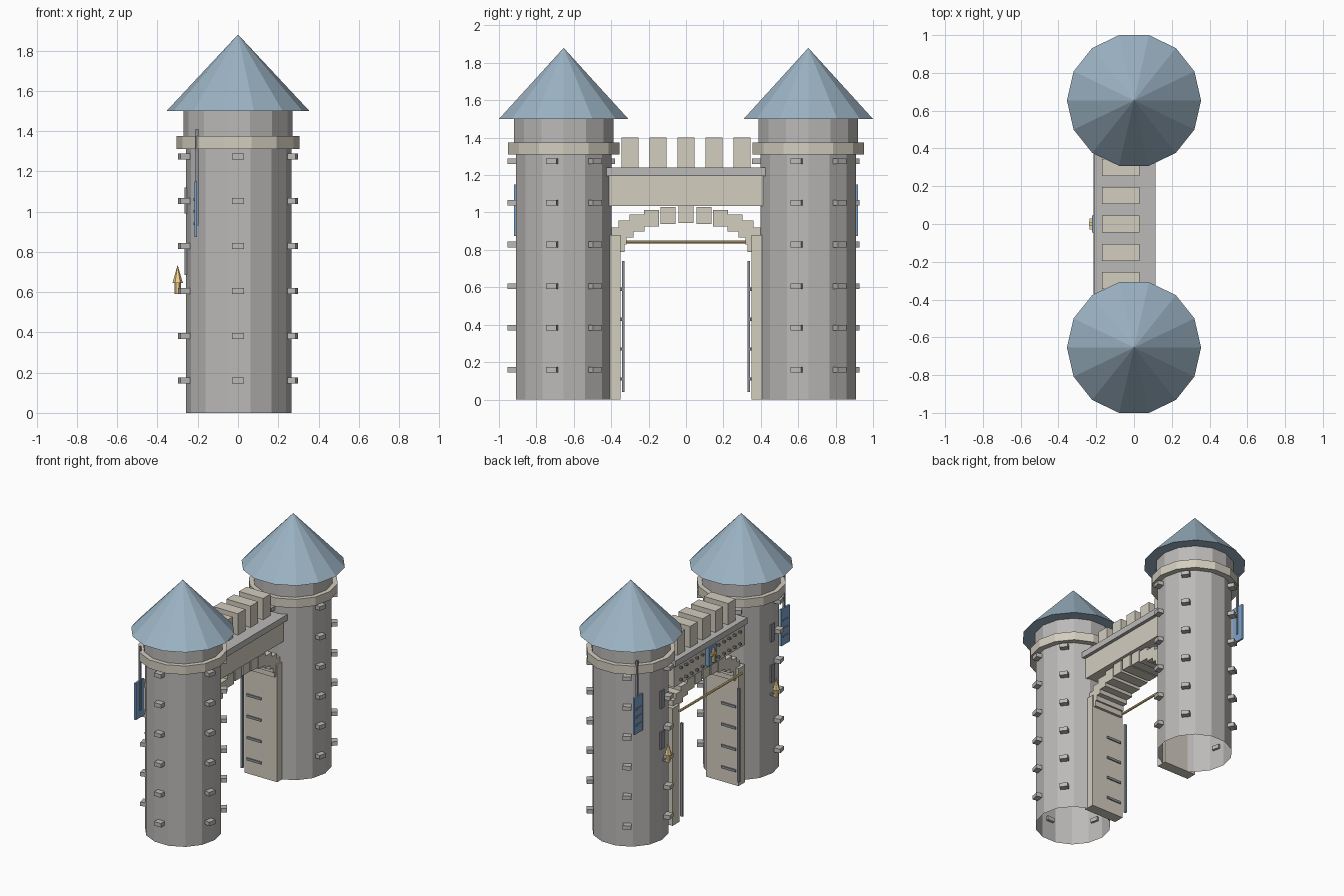
import bpy
from math import cos, sin, pi, radians

if "Cube" in bpy.data.objects:
    bpy.data.objects.remove(bpy.data.objects["Cube"])


def material(name, r, g, b):
    m = bpy.data.materials.new(name)
    m.diffuse_color = (r, g, b, 1)
    m.use_nodes = True
    m.node_tree.nodes["Principled BSDF"].inputs["Base Color"].default_value = m.diffuse_color
    return m


STONE = material("stone", 0.50, 0.49, 0.48)
PALE = material("pale_stone", 0.65, 0.61, 0.52)
ROOF = material("roof_blue", 0.33, 0.45, 0.55)
BLUE = material("cloth_blue", 0.20, 0.36, 0.60)
GOLD = material("gold", 0.88, 0.64, 0.28)
DARK = material("dark_iron", 0.26, 0.28, 0.31)


def finish(name, mat):
    ob = bpy.context.object
    ob.name = name
    ob.data.materials.append(mat)
    return ob


def box(name, mat, x, y, z, turn=0):
    """Box from (min, max) ranges, optionally turned about its own z axis."""
    r = (x, y, z)
    bpy.ops.mesh.primitive_cube_add(size=1, location=[(a + b) / 2 for a, b in r],
                                    rotation=(0, 0, turn))
    bpy.context.object.scale = [abs(b - a) for a, b in r]
    return finish(name, mat)


def cyl(name, mat, x, y, z0, z1, r0, r1=None, sides=14, fill='NGON'):
    """Upright prism, frustum or cone with a corner on the x axis."""
    bpy.ops.mesh.primitive_cone_add(vertices=sides, radius1=r0, radius2=r0 if r1 is None else r1,
                                    depth=z1 - z0, end_fill_type=fill,
                                    location=(x, y, (z0 + z1) / 2), rotation=(0, 0, pi / 2))
    return finish(name, mat)


def around(c, half):
    return (c - half, c + half)


TY = 0.654   # tower centre distance
for s in (-1, 1):
    ty = s * TY
    # tower body, collar, neck and roof
    cyl("tower_shaft", STONE, 0.003, ty, 0, 1.36, 0.262, fill='NOTHING')
    cyl("tower_collar", PALE, 0, ty, 1.31, 1.375, 0.306)
    cyl("tower_neck", STONE, 0, ty, 1.36, 1.51, 0.272, fill='NOTHING')
    cyl("tower_roof", ROOF, 0, ty, 1.50, 1.88, 0.355, 0)

    # protruding stones in rings up the shaft
    for k in range(6):
        z = 0.16 + k * 0.223
        for deg in (-90, -13, 37, 120, 193):
            a = radians(deg)
            x, y = 0.268 * cos(a), ty + 0.268 * sin(a)
            box("tower_stud", STONE, around(x, 0.032), around(y, 0.029), around(z, 0.015), a)

    # arrow slits on the outer face
    for z in (0.75, 1.055):
        box("arrow_slit", DARK, (-0.266, -0.24), around(ty, 0.022), around(z, 0.065))

    # torch
    cyl("torch_cup", GOLD, -0.30, s * 0.64, 0.59, 0.65, 0.016, sides=6)
    cyl("torch_flame", GOLD, -0.30, s * 0.64, 0.645, 0.735, 0.026, 0, sides=6)
    box("torch_bracket", DARK, (-0.31, -0.24), around(s * 0.64, 0.008), (0.59, 0.605))

    # banner on its pole
    by = s * 0.87
    box("banner_pole", DARK, around(-0.204, 0.007), around(by, 0.007), (0.93, 1.41))
    box("banner_cloth", BLUE, (-0.217, -0.203), around(by, 0.05), (0.875, 1.15))
    for z in (0.94, 1.0, 1.06):
        box("banner_stripe", DARK, (-0.222, -0.214), around(by, 0.03), around(z, 0.007))

    # gate jamb with iron straps and edge bar
    box("gate_jamb", PALE, (-0.19, 0.08), (s * 0.35, s * 0.43), (0, 0.88))
    for z in (0.11, 0.27, 0.43, 0.59):
        box("jamb_strap", DARK, (-0.17, -0.05), (s * 0.342, s * 0.355), around(z, 0.009))
    box("jamb_bar", DARK, (-0.21, -0.192), (s * 0.328, s * 0.343), (0.04, 0.74))

# stepped arch of square stones
N = 13
for i in range(N):
    t = pi * i / (N - 1)
    y, z = 0.37 * cos(t), 0.835 + 0.155 * sin(t)
    box("arch_stone", PALE, (-0.17, 0.07), around(y, 0.04), around(z, 0.045))

# bridge beam, coping and battlements
box("bridge_beam", PALE, (-0.195, 0.09), (-0.42, 0.42), (1.035, 1.20))
box("bridge_coping", STONE, (-0.212, 0.115), (-0.425, 0.425), (1.195, 1.24))
for i in range(-2, 3):
    box("merlon", PALE, (-0.17, 0.03), around(i * 0.15, 0.045), (1.235, 1.40))

# rivets along the beam
for z in (1.07, 1.16):
    for i in range(12):
        y = -0.35 + i * 0.7 / 11
        if abs(y) > 0.06:
            box("beam_rivet", DARK, (-0.215, -0.19), around(y, 0.007), around(z, 0.007))

# shield plate with plain cross
box("shield_plate", BLUE, (-0.222, -0.19), around(0, 0.045), (1.055, 1.195))
box("shield_cross_upright", GOLD, (-0.238, -0.215), around(0, 0.009), (1.075, 1.175))
box("shield_cross_bar", GOLD, (-0.236, -0.215), around(0, 0.03), around(1.135, 0.009))

# gold rod across the opening
bpy.ops.mesh.primitive_cylinder_add(vertices=8, radius=0.009, depth=0.74,
                                    location=(-0.205, 0, 0.842), rotation=(pi / 2, 0, 0))
finish("gate_rod", GOLD)
